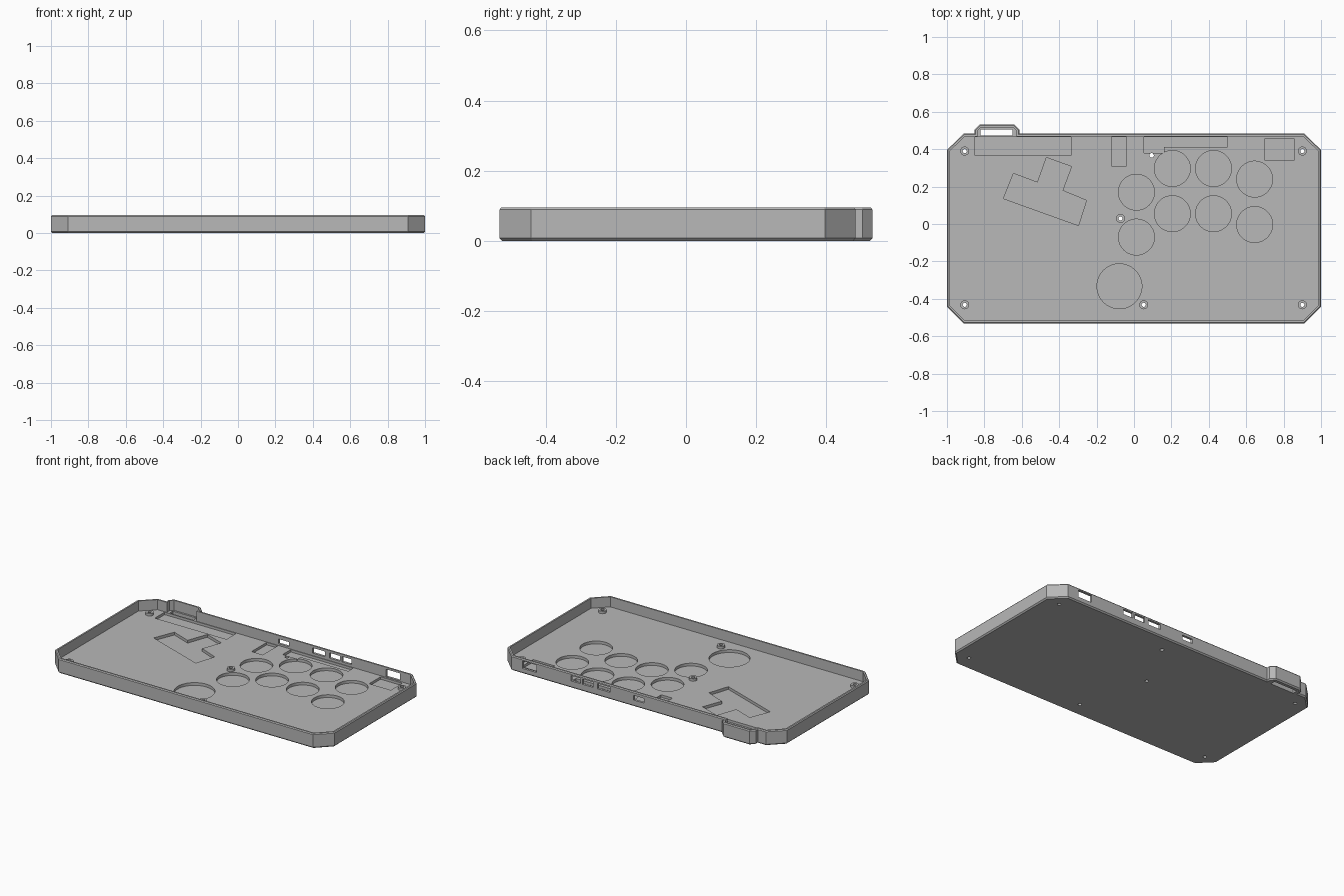
import bpy, bmesh, math
from mathutils import Vector

if "Cube" in bpy.data.objects:
    bpy.data.objects.remove(bpy.data.objects["Cube"])

grey = bpy.data.materials.new("mid grey")
grey.diffuse_color = (0.48, 0.48, 0.48, 1)
grey.use_nodes = True
grey.node_tree.nodes["Principled BSDF"].inputs["Base Color"].default_value = grey.diffuse_color

FLOOR, TOP, WALL = 0.03, 0.095, 0.015


def offset(pts, d):
    """Move a counter-clockwise outline inward by d with mitred corners."""
    out = []
    for i, p in enumerate(pts):
        p = Vector(p)
        a = (p - Vector(pts[i - 1])).normalized()
        b = (Vector(pts[(i + 1) % len(pts)]) - p).normalized()
        na, nb = Vector((-a.y, a.x)), Vector((-b.y, b.x))
        out.append(p + (na + nb) * d / (1 + na.dot(nb)))
    return out


def loft(name, rings, closed=False):
    """Skin rings of (outline, z); cap the ends, or join last ring to first."""
    bm = bmesh.new()
    vs = [[bm.verts.new((p[0], p[1], z)) for p in pts] for pts, z in rings]
    n = len(vs[0])
    pairs = list(zip(vs, vs[1:])) + ([(vs[-1], vs[0])] if closed else [])
    for lo, hi in pairs:
        for i in range(n):
            j = (i + 1) % n
            bm.faces.new((lo[i], lo[j], hi[j], hi[i]))
    if not closed:
        bm.faces.new(vs[0][::-1])
        bm.faces.new(vs[-1])
    bmesh.ops.recalc_face_normals(bm, faces=bm.faces)
    me = bpy.data.meshes.new(name)
    bm.to_mesh(me)
    bm.free()
    ob = bpy.data.objects.new(name, me)
    bpy.context.collection.objects.link(ob)
    me.materials.append(grey)
    return ob


def circle(x, y, r, n=48):
    return [(x + r * math.cos(2 * math.pi * i / n), y + r * math.sin(2 * math.pi * i / n)) for i in range(n)]


def rect(x0, x1, y0, y1):
    return [(x0, y0), (x1, y0), (x1, y1), (x0, y1)]


# tray outline: chamfered rectangle with a cable bump on the back edge
outline = [(-0.91, -0.532), (0.91, -0.532), (1, -0.442), (1, 0.396), (0.91, 0.484),
           (-0.612, 0.484), (-0.612, 0.504), (-0.64, 0.532), (-0.825, 0.532),
           (-0.853, 0.504), (-0.853, 0.484), (-0.91, 0.484), (-1, 0.396), (-1, -0.442)]
inner = offset(outline, WALL)
tray = loft("tray", [(offset(outline, 0.008), 0), (outline, 0.008), (outline, TOP - 0.006),
                     (offset(outline, 0.005), TOP), (inner, TOP), (inner, FLOOR)])

cuts = []  # (outline, z low, z high)

# round button pockets in the floor
for x, y in [(0.013, 0.17), (0.013, -0.07), (0.205, 0.297), (0.205, 0.055),
             (0.425, 0.297), (0.425, 0.055), (0.645, 0.24), (0.645, -0.003)]:
    cuts.append((circle(x, y, 0.096), 0.012, 0.05))
cuts.append((circle(-0.078, -0.333, 0.12, 64), 0.012, 0.05))

# stepped direction-key pocket
cuts.append(([(-0.644, 0.27), (-0.698, 0.136), (-0.297, -0.008), (-0.254, 0.126),
              (-0.382, 0.179), (-0.334, 0.307), (-0.468, 0.355), (-0.516, 0.222)], 0.012, 0.05))

# circuit board pockets along the back
cuts.append((rect(-0.85, -0.338, 0.365, 0.465), 0.014, 0.05))
cuts.append((rect(-0.12, -0.04, 0.31, 0.465), 0.014, 0.05))
cuts.append((rect(0.70, 0.855, 0.34, 0.457), 0.014, 0.05))
cuts.append(([(0.053, 0.465), (0.053, 0.38), (0.16, 0.38), (0.16, 0.412),
              (0.50, 0.412), (0.50, 0.465)], 0.014, 0.05))

# strap slot, small round hole and screw holes right through the floor
screws = [(-0.905, 0.39), (0.9, 0.39), (-0.905, -0.432), (0.9, -0.432), (-0.072, 0.03), (0.052, -0.432)]
cuts.append((rect(-0.82, -0.65, 0.473, 0.505), -0.05, 0.05))
cuts.append((circle(0.094, 0.367, 0.012, 24), -0.05, 0.05))
for x, y in screws:
    cuts.append((circle(x, y, 0.011, 24), -0.05, 0.05))

# port windows in the back wall
for x0, x1, z0, z1 in [(-0.04, 0.035, 0.042, 0.072), (0.205, 0.295, 0.046, 0.08),
                       (0.325, 0.40, 0.046, 0.08), (0.415, 0.485, 0.046, 0.08),
                       (0.73, 0.83, 0.034, 0.082)]:
    cuts.append((rect(x0, x1, 0.462, 0.52), z0, z1))

for pts, z0, z1 in cuts:
    cutter = loft("cutter", [(pts, z0), (pts, z1)])
    cutter.hide_render = True
    mod = tray.modifiers.new("cut", "BOOLEAN")
    mod.operation, mod.solver, mod.object = "DIFFERENCE", "EXACT", cutter
    bpy.context.view_layer.objects.active = tray
    bpy.ops.object.modifier_apply(modifier=mod.name)
    bpy.data.objects.remove(cutter)

# screw bosses: short tubes standing on the floor
parts = [tray]
for x, y in screws:
    big, small = circle(x, y, 0.024, 24), circle(x, y, 0.011, 24)
    parts.append(loft("screw_boss", [(big, FLOOR - 0.002), (big, 0.046), (small, 0.046), (small, FLOOR - 0.002)], True))

for ob in parts:
    bpy.ops.object.select_all(action="DESELECT")
    ob.select_set(True)
    bpy.context.view_layer.objects.active = ob
    bpy.ops.object.shade_smooth_by_angle(angle=math.radians(30))
